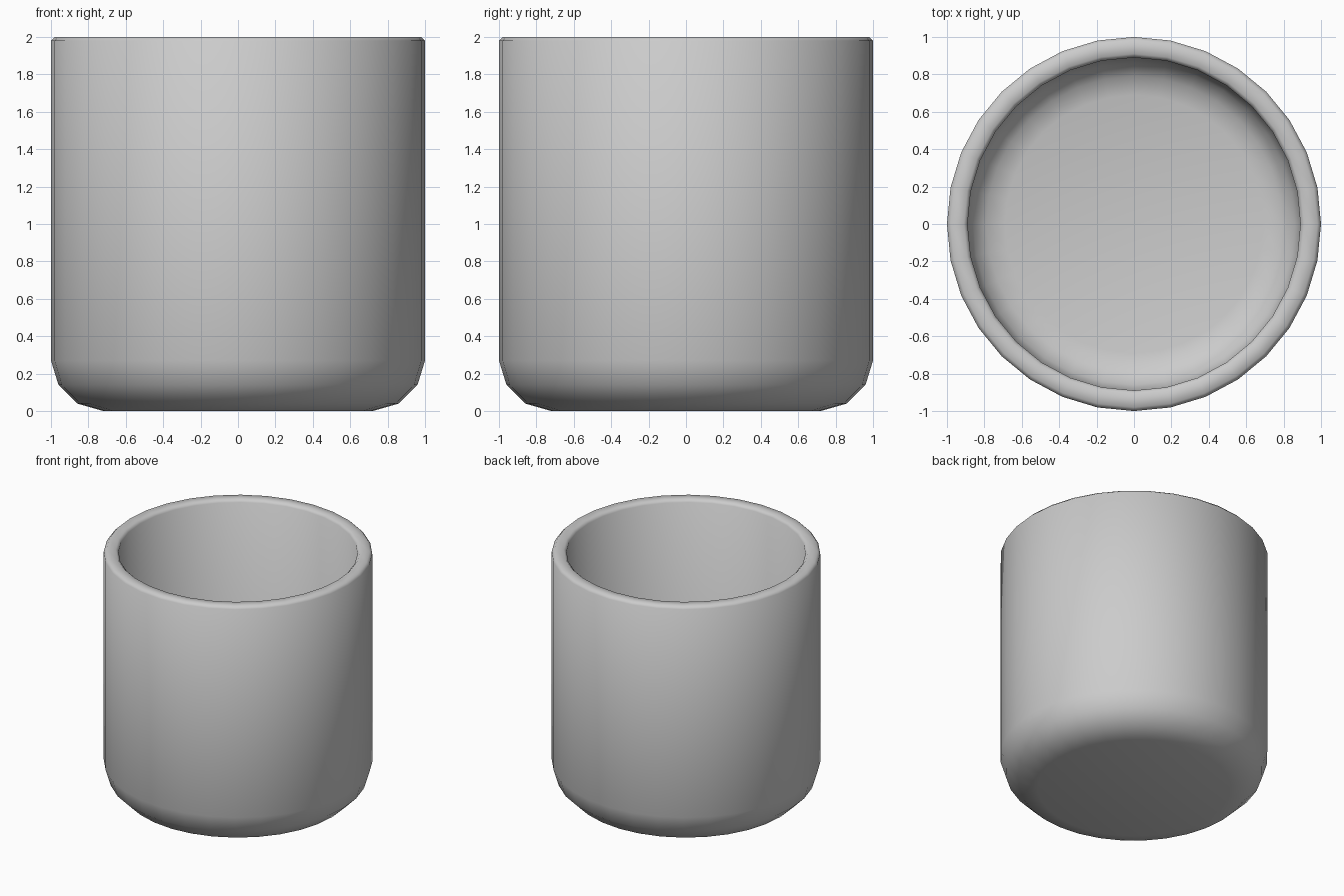
import bpy, bmesh
from math import sin, cos, pi

if "Cube" in bpy.data.objects:
    bpy.data.objects.remove(bpy.data.objects["Cube"])

SIDES = 32

# Half profile: outer base, outer wall, rim, inner wall, inner floor (radius, height)
PROFILE = [
    (0.72, 0.0), (0.86, 0.04), (0.96, 0.14), (1.0, 0.27),
    (1.0, 1.98), (0.98, 2.0), (0.91, 2.0), (0.89, 1.98),
    (0.89, 0.29), (0.86, 0.2), (0.79, 0.135), (0.69, 0.11),
]


def lathe(name, profile, sides):
    bm = bmesh.new()
    rings = [[bm.verts.new((r * cos(2 * pi * i / sides), r * sin(2 * pi * i / sides), z))
              for i in range(sides)] for r, z in profile]
    for a, b in zip(rings, rings[1:]):
        for i in range(sides):
            j = (i + 1) % sides
            bm.faces.new((a[i], a[j], b[j], b[i]))
    # Flat underside and inside floor
    bm.faces.new(rings[0][::-1])
    bm.faces.new(rings[-1])
    bmesh.ops.recalc_face_normals(bm, faces=bm.faces)
    for f in bm.faces:
        f.smooth = True
    mesh = bpy.data.meshes.new(name)
    bm.to_mesh(mesh)
    bm.free()
    obj = bpy.data.objects.new(name, mesh)
    bpy.context.collection.objects.link(obj)
    return obj


# Open cup with rounded base
lathe("cup", PROFILE, SIDES)
